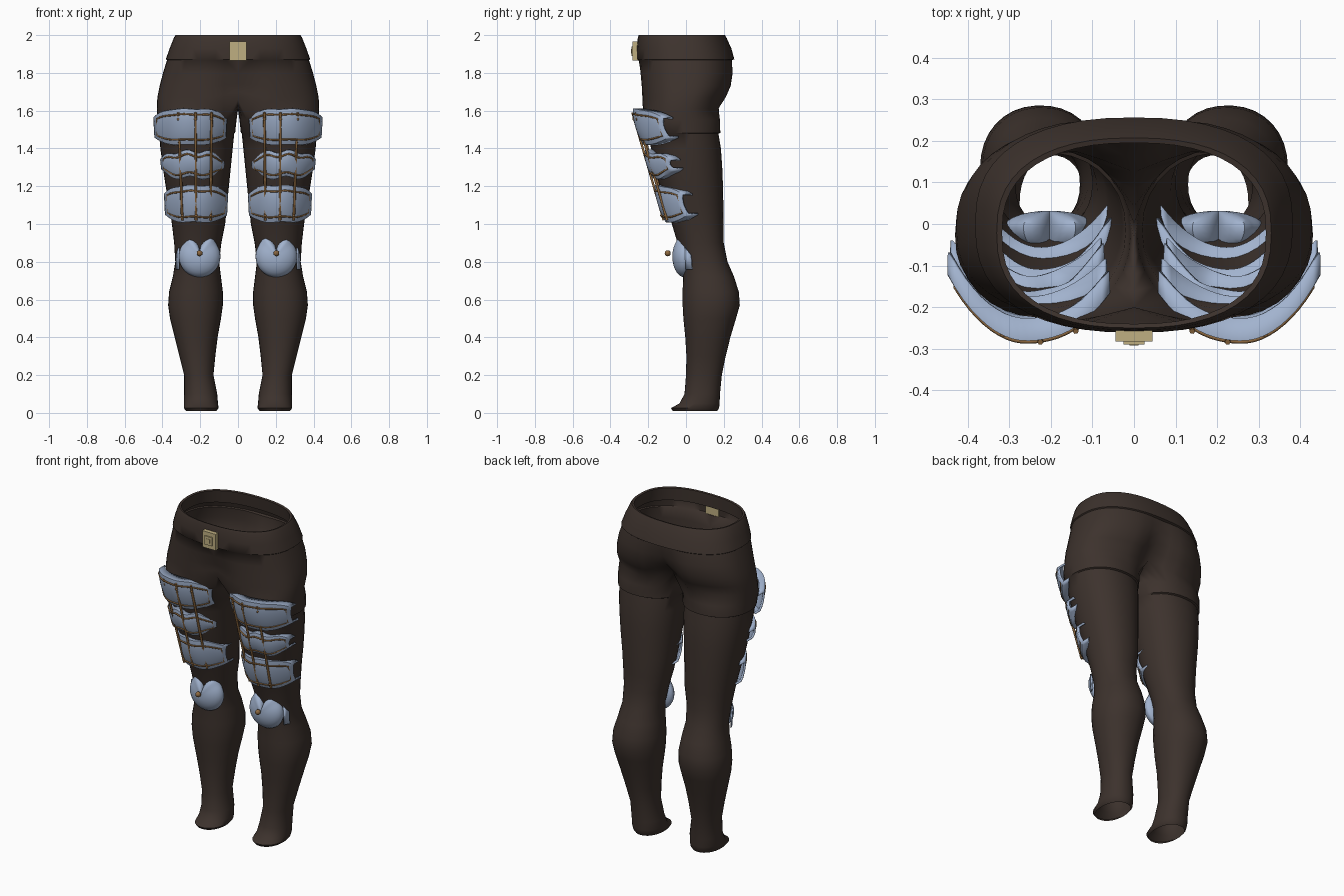
import bpy, bmesh, math
from math import sin, cos, pi, radians, exp

if "Cube" in bpy.data.objects:
    bpy.data.objects.remove(bpy.data.objects["Cube"])


def material(name, rgb):
    m = bpy.data.materials.new(name)
    m.diffuse_color = (*rgb, 1)
    m.use_nodes = True
    m.node_tree.nodes["Principled BSDF"].inputs["Base Color"].default_value = m.diffuse_color
    return m


CLOTH = material("dark brown cloth", (0.046, 0.032, 0.026))
STEEL = material("pale blue steel", (0.36, 0.45, 0.62))
TRIM = material("bronze trim", (0.27, 0.14, 0.05))
BRASS = material("pale brass", (0.52, 0.43, 0.22))


def finish(name, bm, mat, mirror=True, angle=40, thick=0):
    bmesh.ops.recalc_face_normals(bm, faces=bm.faces)
    me = bpy.data.meshes.new(name)
    bm.to_mesh(me)
    bm.free()
    ob = bpy.data.objects.new(name, me)
    bpy.context.collection.objects.link(ob)
    me.materials.append(mat)
    if thick:
        mod = ob.modifiers.new("thickness", 'SOLIDIFY')
        mod.thickness, mod.offset = thick, 0
    if mirror:
        mod = ob.modifiers.new("mirror", 'MIRROR')
        mod.use_clip = True
        mod.merge_threshold = 0.0005
    bpy.ops.object.select_all(action='DESELECT')
    bpy.context.view_layer.objects.active = ob
    ob.select_set(True)
    bpy.ops.object.shade_smooth_by_angle(angle=radians(angle))
    return ob


def bridge(bm, a, b, closed):
    n = len(a)
    for i in range(n if closed else n - 1):
        j = (i + 1) % n
        bm.faces.new((a[i], a[j], b[j], b[i]))


# ---- Trousers: one leg and half a pelvis, mirrored ----
M, K = 25, 7      # points around the outside, points along the inner thigh
# height, inner x, outer x, front y, back y
LEG = [(0.01, .115, .275, -.07, .165), (0.025, .103, .287, -.08, .175),
       (0.05, .106, .287, -.035, .178), (0.10, .11, .285, -.008, .18),
       (0.20, .13, .285, 0, .19), (0.30, .12, .31, .002, .21),
       (0.40, .108, .335, -.004, .235), (0.50, .09, .36, -.014, .265),
       (0.57, .08, .37, -.018, .285), (0.64, .08, .365, -.018, .28),
       (0.72, .09, .345, -.016, .255), (0.80, .10, .332, -.022, .22),
       (0.90, .088, .338, -.045, .2), (1.0, .068, .35, -.075, .2),
       (1.1, .058, .365, -.11, .198), (1.2, .048, .383, -.14, .196),
       (1.3, .038, .398, -.165, .192), (1.4, .028, .411, -.185, .185),
       (1.478, .02, .418, -.203, .172), (1.483, .015, .425, -.21, .182),
       (1.55, .008, .428, -.225, .18)]
# height, half width, front y, back y, cleft depth, centre lift
PELVIS = [(1.61, .43, -.238, .185, .06, .05), (1.67, .427, -.242, .225, .07, .03),
          (1.73, .415, -.245, .25, .055, .01), (1.80, .397, -.25, .258, .03, 0),
          (1.867, .376, -.256, .25, .01, 0), (1.872, .382, -.261, .256, 0, 0),
          (1.93, .362, -.261, .24, 0, 0), (1.985, .34, -.255, .215, 0, 0),
          (2.0, .33, -.25, .207, 0, 0), (1.997, .317, -.24, .195, 0, 0),
          (1.92, .33, -.24, .205, 0, 0)]


def spow(v, e):
    return math.copysign(abs(v) ** e, v)


bm = bmesh.new()
prev = None
for z, xi, xo, yf, yb in LEG:
    ring = []
    for i in range(M + K):
        if i < M:
            a = radians(-130 + 260 * i / (M - 1))
        else:
            a = radians(130 + 100 * (i - M + 1) / (K + 1))
        ring.append(bm.verts.new(((xi + xo) / 2 + (xo - xi) / 2 * spow(cos(a), .93),
                                  (yf + yb) / 2 + (yb - yf) / 2 * spow(sin(a), .93), z)))
    if prev:
        bridge(bm, prev, ring, True)
    prev = ring
for k, (z, rx, yf, yb, cleft, lift) in enumerate(PELVIS):
    half = []
    for i in range(M):
        a = pi * (i / (M - 1) - .5)
        x = 0 if i in (0, M - 1) else rx * cos(a) ** .85
        y = (yf + yb) / 2 + (yb - yf) / 2 * spow(sin(a), .8)
        w = exp(-(x / .09) ** 2)
        y -= math.copysign(cleft * w * (1 if a > 0 else .6), a)
        half.append(bm.verts.new((x, y, z + lift * w)))
    if k == 0:   # crotch line joins the two legs
        y0, y1 = half[-1].co.y, half[0].co.y
        seam = []
        for j in range(1, K + 1):
            t = j / (K + 1)
            seam.append(bm.verts.new((0, y0 + (y1 - y0) * t, 1.655 - .05 * sin(pi * t))))
        bridge(bm, prev, half + seam, True)
    else:
        bridge(bm, prev, half, False)
    prev = half
finish("trousers", bm, CLOTH, angle=50)


# ---- Thigh plates with bronze edging ----
def front_y(z):
    return -.272 + (1.59 - z) * .29


def tube(name, paths, r):
    cu = bpy.data.curves.new(name, 'CURVE')
    cu.dimensions = '3D'
    cu.bevel_depth, cu.bevel_resolution = r, 1
    cu.use_fill_caps = True
    for pts, closed in paths:
        sp = cu.splines.new('POLY')
        sp.points.add(len(pts) - 1)
        for p, c in zip(sp.points, pts):
            p.co = (*c, 1)
        sp.use_cyclic_u = closed
    ob = bpy.data.objects.new(name, cu)
    bpy.context.collection.objects.link(ob)
    cu.materials.append(TRIM)
    ob.modifiers.new("mirror", 'MIRROR')


def thigh_plate(name, xi, xo, zb, zt, d_in, d_out, wave):
    def point(s, t, out=0):
        top = zt - .045 * abs(s) ** 4 + wave * sin(9 * s)
        bot = zb + .035 * abs(s) ** 4 + wave * sin(7 * s + 1)
        z = bot + (top - bot) * t
        y = front_y(z) + (d_out if s > 0 else d_in) * abs(s) ** 2.1
        bulge = .012 * (1 - (2 * t - 1) ** 2)
        return ((xi + xo) / 2 + (xo - xi) / 2 * s * (1 + .03 * t), y - bulge - out, z)
    bm = bmesh.new()
    prev = None
    for j in range(7):
        row = [bm.verts.new(point(-1 + i / 10, j / 6)) for i in range(21)]
        if prev:
            bridge(bm, prev, row, False)
        prev = row
    # returns of the rim toward the leg
    for t in (0, 1):
        a = [bm.verts.new(point(-1 + i / 10, t)) for i in range(21)]
        b = [bm.verts.new((p.co.x, p.co.y + .05, p.co.z)) for p in a]
        bridge(bm, a, b, False)
    bmesh.ops.remove_doubles(bm, verts=bm.verts, dist=.0005)
    finish(name, bm, STEEL, thick=.012)
    ss = [-.93 + 1.86 * i / 20 for i in range(21)]
    loop = [point(s, .12, .008) for s in ss] + [point(s, .86, .008) for s in reversed(ss)]
    return loop


plates = [("upper_thigh_plate", .068, .438, 1.425, 1.605, .10, .145, .002),
          ("middle_thigh_plate", .08, .402, 1.25, 1.38, .10, .12, .009),
          ("lower_thigh_plate", .062, .382, 1.015, 1.2, .11, .13, .003)]
tube("plate_edging", [(thigh_plate(*p), True) for p in plates], .005)

# ---- Vertical straps and their end studs ----
STRAPS = [(.14, .145), (.225, .222), (.315, .295)]


def strap_y(x, z):
    return front_y(z) - .012 + .10 * (abs(x - .235) / .18) ** 2.1


tube("thigh_straps", [([(xt + (xb - xt) * i / 8, strap_y(xt, 1.59 - .57 * i / 8),
                         1.59 - .57 * i / 8) for i in range(9)], False)
                      for xt, xb in STRAPS], .007)


def balls(name, centres, r, mat):
    bm = bmesh.new()
    for c in centres:
        g = bmesh.ops.create_uvsphere(bm, u_segments=10, v_segments=6, radius=r)
        bmesh.ops.translate(bm, verts=g['verts'], vec=c)
    finish(name, bm, mat)


balls("strap_studs", [(x, strap_y(xt, z) - .003, z) for xt, xb in STRAPS
                      for x, z in ((xt, 1.555), (xb, 1.045))], .008, TRIM)

# ---- Knee guards: a lens with a V notch in the top ----
bm = bmesh.new()
N, R = 48, 7
rows = {}
for side in (-1, 1):
    prev = None
    for j in range(1, R + 1):
        t = sin(pi / 2 * j / R)
        row = []
        for i in range(N):
            a = 2 * pi * i / N + pi / 2
            off = abs(((a - pi / 2 + pi) % (2 * pi)) - pi)   # angle from straight up
            r = .11 + .016 * exp(-((off - .5) / .25) ** 2)
            if off < .48:
                r = .04 + (.125 - .04) * (off / .48) ** .8
            dome = math.sqrt(max(0, 1 - t * t))
            row.append(bm.verts.new((.203 + r * cos(a) * t,
                                     -.008 + side * (.064 if side < 0 else .04) * dome,
                                     .828 + r * sin(a) * t)))
        if prev:
            bridge(bm, prev, row, True)
        else:
            bm.faces.new(row)
        prev = row
bmesh.ops.remove_doubles(bm, verts=bm.verts, dist=.0005)
finish("knee_guard", bm, STEEL)
balls("knee_rivet", [(.203, -.097, .845)], .016, TRIM)

# ---- Small outer knee strip ----
bm = bmesh.new()
low = [bm.verts.new((.312 + .008 * i, .0 + .016 * i, .76)) for i in range(3)]
high = [bm.verts.new((.312 + .008 * i, -.005 + .016 * i, .875 - .02 * i)) for i in range(3)]
bridge(bm, low, high, False)
finish("knee_side_strip", bm, STEEL, thick=.008)


# ---- Belt buckle: plate, raised frame and centre ----
def box(name, size, centre, mat):
    bm = bmesh.new()
    g = bmesh.ops.create_cube(bm, size=1)
    bmesh.ops.scale(bm, verts=g['verts'], vec=size)
    bmesh.ops.translate(bm, verts=g['verts'], vec=centre)
    finish(name, bm, mat, mirror=False, angle=30)


box("buckle_plate", (.09, .03, .1), (0, -.267, 1.915), BRASS)
box("buckle_frame", (.05, .012, .052), (0, -.283, 1.915), BRASS)
box("buckle_centre", (.022, .004, .024), (0, -.29, 1.915), BRASS)
